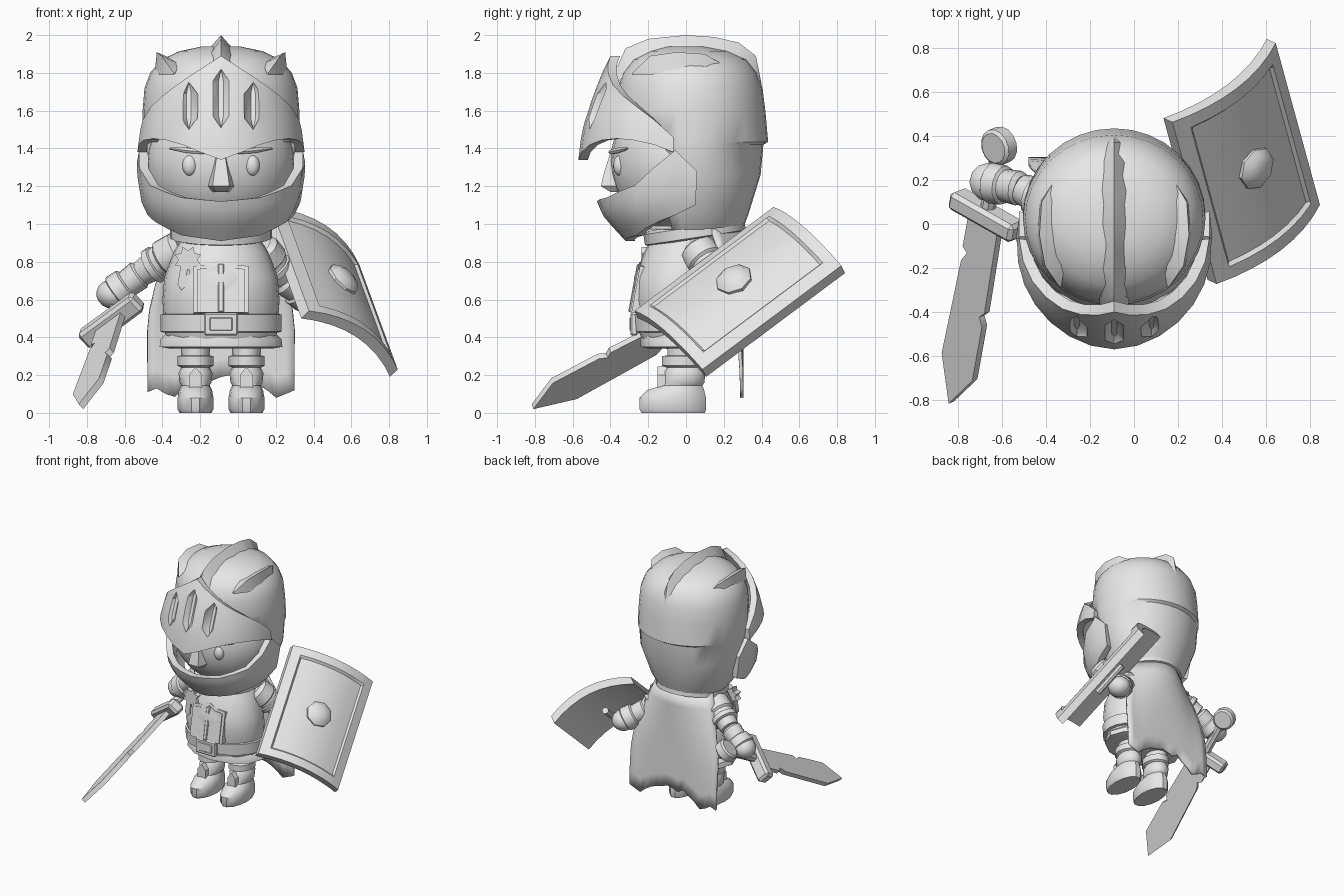
import bpy, bmesh, math
from mathutils import Vector, Matrix

if "Cube" in bpy.data.objects:
    bpy.data.objects.remove(bpy.data.objects["Cube"])

grey = bpy.data.materials.new("plain grey")
grey.use_nodes = True
grey.diffuse_color = (0.8, 0.8, 0.8, 1)
grey.node_tree.nodes["Principled BSDF"].inputs["Base Color"].default_value = grey.diffuse_color
CX = -0.09
parts = []


def finish(name, bm):
    bmesh.ops.recalc_face_normals(bm, faces=bm.faces)
    me = bpy.data.meshes.new(name)
    bm.to_mesh(me)
    bm.free()
    ob = bpy.data.objects.new(name, me)
    bpy.context.collection.objects.link(ob)
    me.materials.append(grey)
    parts.append(ob)
    return ob


def loft(name, rings, cap=True, closed=True):
    bm = bmesh.new()
    rows = [[bm.verts.new(p) for p in r] for r in rings]
    n = len(rows[0])
    for a, b in zip(rows, rows[1:]):
        for i in range(n if closed else n - 1):
            j = (i + 1) % n
            bm.faces.new((a[i], a[j], b[j], b[i]))
    if cap:
        bm.faces.new(rows[0])
        bm.faces.new(rows[-1])
    return finish(name, bm)


def body(name, rows, cx=CX, n=20):
    """Stacked ovals: height, half width, front y, back y."""
    return loft(name, [[(cx + rx * math.cos(t), (yf + yb) / 2 + (yb - yf) / 2 * math.sin(t), z)
                        for t in (i * math.tau / n for i in range(n))] for z, rx, yf, yb in rows])


def tube(name, a, b, profile, n=10):
    """Turned shape between two points: fraction along, radius."""
    a, b = Vector(a), Vector(b)
    q = (b - a).to_track_quat('Z', 'Y')
    return loft(name, [[a.lerp(b, f) + q @ Vector((r * math.cos(i * math.tau / n), r * math.sin(i * math.tau / n), 0))
                        for i in range(n)] for f, r in profile])


def prism(name, outline, y0, y1, m=Matrix()):
    """Outline in x and z, pushed along y."""
    return loft(name, [[m @ Vector((x, y, z)) for x, z in outline] for y in (y0, y1)])


def box(name, loc, size, m=Matrix()):
    bm = bmesh.new()
    bmesh.ops.create_cube(bm, size=1, matrix=m @ Matrix.Translation(loc) @ Matrix.Diagonal((*size, 1)))
    bmesh.ops.bevel(bm, geom=bm.edges[:], offset=min(size) * 0.2, segments=1, affect='EDGES')
    return finish(name, bm)


def ball(name, loc, size, seg=16):
    bm = bmesh.new()
    bmesh.ops.create_uvsphere(bm, u_segments=seg, v_segments=seg * 3 // 4, radius=1,
                              matrix=Matrix.Translation(loc) @ Matrix.Diagonal((*size, 1)))
    return finish(name, bm)


def look(table, x):
    for (a, p), (b, q) in zip(table, table[1:]):
        if x <= b:
            return p + (q - p) * max(0, x - a) / (b - a)
    return table[-1][1]


def band(name, cy, end, low, high, radius, thick):
    """Curved plate round the front of the head."""
    sections = []
    for k in range(-7, 8):
        deg = end * k / 7
        t = math.radians(deg)
        lo, hi = look(low, abs(deg)), look(high, abs(deg))
        zs = [lo + (hi - lo) * s / 5 for s in range(6)]
        pts = [(look(radius, z), z) for z in zs] + [(look(radius, z) - thick, z) for z in zs[::-1]]
        sections.append([(CX + r * math.sin(t), cy - r * math.cos(t), z) for r, z in pts])
    return loft(name, sections)


# Helmet shell with the face opening
shell = body("helmet_shell", [
    (0.97, .27, -.24, .30), (1.05, .33, -.28, .33), (1.26, .40, -.30, .395), (1.42, .415, -.34, .41),
    (1.435, .415, -.36, .435), (1.6, .415, -.37, .42), (1.72, .405, -.36, .405), (1.80, .375, -.335, .375),
    (1.87, .315, -.28, .32), (1.915, .22, -.19, .22), (1.94, .1, -.1, .1)], n=32)
bm = bmesh.new()
bm.from_mesh(shell.data)
gone = [f for f in bm.faces if f.calc_center_median().y < -.1 and f.calc_center_median().z < 1.45]
bmesh.ops.delete(bm, geom=gone, context='FACES')
bm.to_mesh(shell.data)
bm.free()
shell.modifiers.new("thickness", 'SOLIDIFY').thickness = 0.02

# Raised visor with three grooved slits
visor_radius = [(1.35, .45), (1.5, .43), (1.6, .405), (1.75, .35), (1.89, .28)]
visor = band("visor", -.12, 97,
             [(0, 1.34), (35, 1.44), (60, 1.455), (80, 1.43), (97, 1.38)],
             [(0, 1.89), (21, 1.82), (55, 1.68), (79, 1.58), (97, 1.46)], visor_radius, .05)
for side in (-1, 0, 1):
    dx, lo, hi = .17 * side, 1.5 + .01 * (side == 0), 1.75 + .07 * (side == 0)
    hexagon = [(0, lo), (1, lo + .06), (1, hi - .06), (0, hi), (-1, hi - .06), (-1, lo + .06)]
    cutter = loft("slit_cutter", [[(CX + dx + half * s, push - .12 - math.sqrt(look(visor_radius, z) ** 2 - dx * dx), z)
                                   for s, z in hexagon] for half, push in ((.05, -.03), (.042, .005), (.012, .035))])
    mod = visor.modifiers.new("slit", 'BOOLEAN')
    mod.operation, mod.object = 'DIFFERENCE', cutter
    bpy.context.view_layer.objects.active = visor
    bpy.ops.object.modifier_apply(modifier=mod.name)
    parts.remove(cutter)
    bpy.data.objects.remove(cutter)

# Chin guard
band("chin_guard", -.05, 104,
     [(0, .91), (45, .94), (90, 1.05), (104, 1.1)],
     [(0, 1.12), (30, 1.14), (62, 1.21), (86, 1.38), (95, 1.41), (104, 1.28)],
     [(.91, .27), (1.03, .38), (1.11, .42), (1.3, .45), (1.41, .43)], .05)

# Helmet crests
loft("middle_crest", [[(CX - w, y, b), (CX, y, z), (CX + w, y, b)] for y, z, b, w in (
    (-.37, 1.82, 1.74, .065), (-.32, 1.93, 1.79, .07), (-.2, 1.98, 1.88, .07), (0, 2.0, 1.92, .07),
    (.15, 1.99, 1.91, .07), (.28, 1.96, 1.85, .07), (.37, 1.89, 1.75, .045), (.4, 1.74, 1.71, .01))])
for s, side in ((-1, "right"), (1, "left")):
    loft(side + "_crest", [[(CX + s * (x - .09 * h), y, z - .04 * h), (CX + s * x, y, z),
                            (CX + s * (x + .01 * h), y, z - .1 * h)] for y, x, z, h in (
        (-.285, .25, 1.80, .1), (-.19, .315, 1.89, 1), (-.05, .34, 1.91, 1),
        (.1, .33, 1.9, 1), (.235, .25, 1.82, .1))])

# Face
ball("head", (CX, -.04, 1.33), (.395, .36, .38), 24)
loft("nose", [[(CX - w, -.33, z), (CX - w * .55, y, z), (CX + w * .55, y, z), (CX + w, -.33, z)]
              for z, w, y in ((1.17, .055, -.4), (1.2, .08, -.45), (1.25, .07, -.44), (1.38, .035, -.4))])
for s, side in ((-1, "right"), (1, "left")):
    ball(side + "_eye", (CX + s * .165, -.35, 1.31), (.04, .035, .055))
    tube(side + "_brow", (CX + s * .27, -.31, 1.4), (CX + s * .09, -.4, 1.38),
         [(0, .005), (.5, .016), (1, .012)], 6)

# Neck, torso, belt and skirt
collar = tube("collar", (CX, .045, .92), (CX, .045, 1.0), [(0, .24), (.1, .27), (.8, .27), (1, .24)], 24)
collar.data.transform(Matrix.Translation((0, .045, .96)) @ Matrix.Rotation(.15, 4, 'X')
                      @ Matrix.Translation((0, -.045, -.96)))
body("torso", [(.36, .27, -.22, .2), (.43, .30, -.25, .21), (.6, .31, -.28, .21), (.72, .30, -.275, .21),
               (.85, .25, -.22, .2), (.95, .19, -.17, .18)], n=24)
body("belt", [(.425, .30, -.25, .21), (.43, .32, -.275, .225), (.52, .32, -.28, .225), (.525, .30, -.26, .21)], n=24)
body("skirt", [(.34, .27, -.2, .2), (.35, .325, -.24, .23), (.39, .32, -.24, .23), (.43, .28, -.23, .2)], n=12)
box("buckle", (CX, -.275, .47), (.18, .04, .12))
box("buckle_inset", (CX, -.29, .47), (.12, .02, .07))
plate = [(.145, .53), (.145, .78), (.06, .79), (0, .82), (-.06, .79), (-.145, .78), (-.145, .53)]
lean = Matrix.Translation((CX, -.28, .55)) @ Matrix.Rotation(-.18, 4, 'X') @ Matrix.Translation((0, .28, -.55))
prism("chest_plate", plate, -.285, -.16, lean)
prism("chest_plate_inner", [(x * .85, .53 + (z - .53) * .93) for x, z in plate], -.293, -.2, lean)
box("chest_ridge", (0, -.29, .66), (.03, .025, .26), lean)

# Star badge with ribbons
prism("star_badge", [(-.265 + r * math.sin(t), .81 + r * math.cos(t)) for t, r in
                     ((i * math.tau / 16, .075 if i % 2 else .05) for i in range(16))], -.235, -.18)
for dx in (-.025, .025):
    prism("badge_ribbon", [(-.275 + dx, .8), (-.24 + dx, .8), (-.25 + dx, .67), (-.275 + dx, .65),
                           (-.295 + dx, .68)], -.23, -.19)

# Legs with boots
for s, side in ((-1, "right"), (1, "left")):
    x = CX + s * .135
    body(side + "_leg", [(0, .085, -.24, .105), (.02, .095, -.25, .11), (.08, .095, -.25, .11), (.12, .088, -.21, .1),
                         (.145, .075, -.13, .09), (.16, .085, -.12, .1), (.21, .09, -.12, .105), (.24, .075, -.1, .09),
                         (.25, .095, -.13, .105), (.3, .095, -.13, .105), (.305, .075, -.1, .09),
                         (.40, .08, -.1, .09)], cx=x, n=14)
    prism(side + "_shin_guard", [(x - .035, .12), (x + .035, .12), (x + .035, .2), (x, .245), (x - .035, .2)], -.15, -.05)

# Arms, built from a shoulder, elbow and hand
sleeve = [(0, .07), (.1, .1), (.45, .105), (.5, .09), (.6, .09), (.62, .1), (.75, .1), (.78, .08), (1, .07)]
fore = [(0, .06), (.1, .08), (.5, .075), (.55, .09), (.9, .095), (1, .07)]
for side, sh, el, ha in (("right", (-.29, .06, .88), (-.51, .16, .74), (-.66, .19, .63)),
                         ("left", (.11, .05, .88), (.23, .17, .71), (.375, .27, .61))):
    tube(side + "_upper_arm", sh, el, sleeve, 12)
    tube(side + "_forearm", el, ha, fore, 12)
    ball(side + "_hand", ha, (.09, .09, .08), 12)

# Cape with a ragged hem
cols, rows = 16, 8
hem = (.11, .13, .1, .085, .13, .16, .2, .17, .19, .2, .18, .17, .15, .12, .08, .1, .12)
grid = []
for j in range(rows + 1):
    f = j / rows
    w = .25 + .14 * min(1, f * 1.8) ** .8
    grid.append([(CX + w * u, .295 - .16 * (1 - f) ** 2 * u * u, .97 + (hem[i] - .97) * f)
                 for i, u in ((i, 2 * i / cols - 1) for i in range(cols + 1))])
cape = loft("cape", grid, cap=False, closed=False)
mod = cape.modifiers.new("thickness", 'SOLIDIFY')
mod.thickness, mod.offset = 0.018, 0

# Sword: x across the blade, z along it
w = Vector((.733, -.415, .537)).normalized()
d = Vector((-.14, -.86, -.44)).normalized()
d = (d - w * d.dot(w)).normalized()
n = d.cross(w)
sword = Matrix.Translation((-.67, .04, .49)) @ Matrix((w, n, d)).transposed().to_4x4()
prism("sword_blade", [(-.09, 0), (-.09, .2), (-.06, .22), (-.085, .27), (-.1, .76), (-.01, .98), (.1, .81),
                      (.1, .53), (.075, .49), (.1, .46), (.09, 0)], -.018, .018, sword)
box("sword_guard", (0, 0, 0), (.39, .11, .09), sword)
tube("sword_grip", sword @ Vector((0, 0, 0)), sword @ Vector((0, 0, -.32)), [(0, .035), (1, .035)], 8)
tube("sword_pommel", sword @ Vector((0, -.04, -.36)), sword @ Vector((0, .04, -.36)),
     [(0, .07), (.15, .085), (.85, .085), (1, .07)], 14)

# Curved shield: x short way, y long way, z outward
u = Vector((.47, .36, -.31)).normalized()
v = Vector((-.19, .75, .545)).normalized()
v = (v - u * v.dot(u)).normalized()
shield = Matrix.Translation((.51, .275, .66)) @ Matrix((u, v, u.cross(v))).transposed().to_4x4()
across = (-.334, -.265, -.25, -.17, -.085, 0, .085, .17, .25, .265, .334)


def bow(x):
    return .085 * (1 - (x / .334) ** 2)


sections = []
for y in (-.47, -.405, -.39, .39, .405, .47):
    front = [(x, y, bow(x) - .018 * (abs(x) < .26 and abs(y) < .4)) for x in across]
    back = [(x, y, bow(x) - .06) for x in across[::-1]]
    sections.append([shield @ Vector(p) for p in front + back])
loft("shield", sections)
tube("shield_boss", shield @ Vector((0, 0, .04)), shield @ Vector((0, 0, .115)),
     [(0, .1), (.5, .1), (.85, .07), (1, .03)], 8)
tube("shield_handle", shield @ Vector((0, -.14, -.04)), shield @ Vector((0, .14, -.04)), [(0, .025), (1, .025)], 8)

# Smooth shading with sharp edges kept
bpy.ops.object.select_all(action='DESELECT')
for ob in parts:
    ob.select_set(True)
bpy.context.view_layer.objects.active = parts[0]
bpy.ops.object.shade_smooth_by_angle(angle=math.radians(35))
